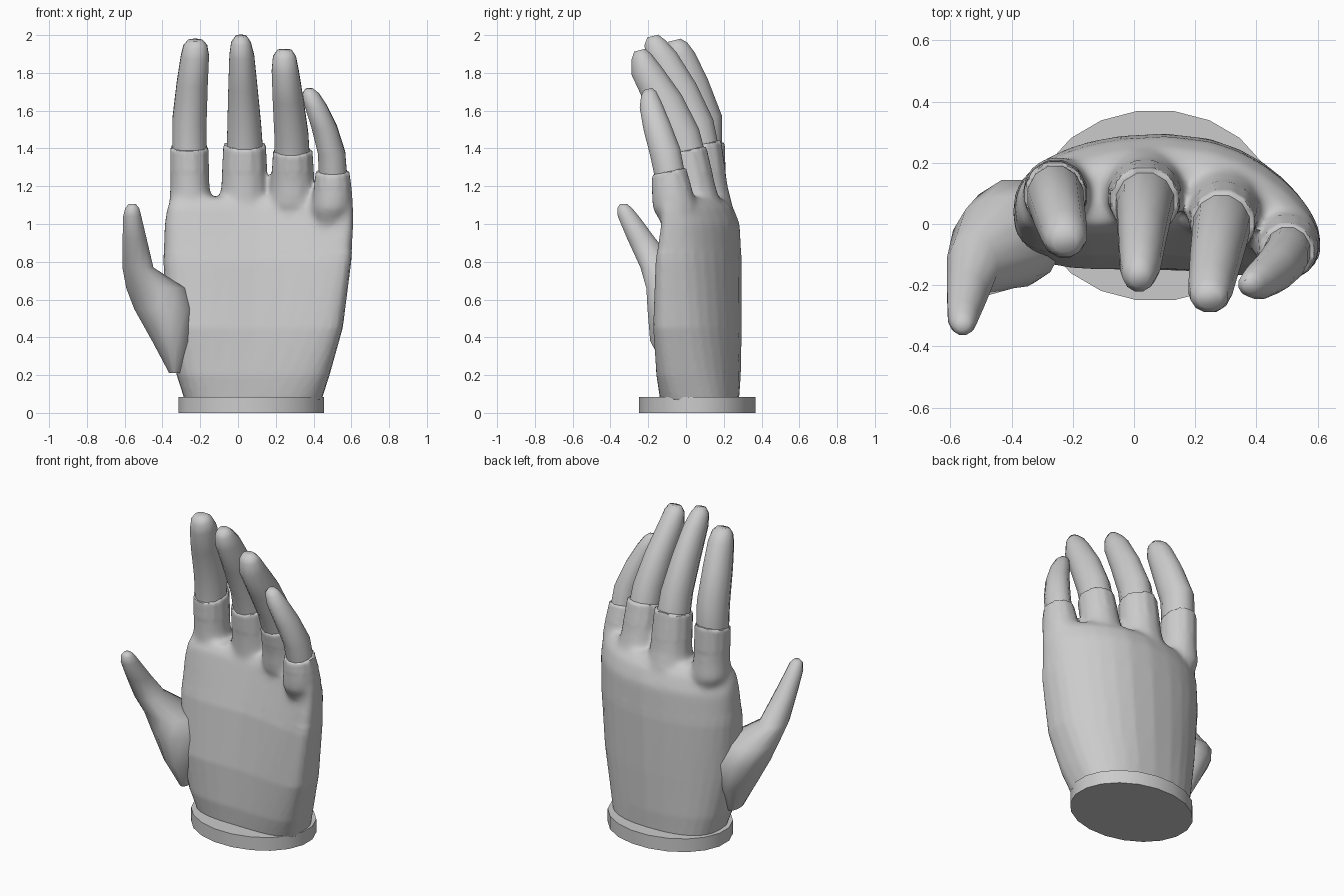
import bpy, bmesh, math


def loft(name, rings, angle=40):
    """Skin a list of point rings and cap both ends."""
    bm = bmesh.new()
    loops = [[bm.verts.new(p) for p in ring] for ring in rings]
    n = len(loops[0])
    for a, b in zip(loops, loops[1:]):
        for i in range(n):
            j = (i + 1) % n
            bm.faces.new((a[i], a[j], b[j], b[i]))
    bm.faces.new(loops[0][::-1])
    bm.faces.new(loops[-1])
    bmesh.ops.recalc_face_normals(bm, faces=bm.faces[:])
    me = bpy.data.meshes.new(name)
    bm.to_mesh(me)
    bm.free()
    ob = bpy.data.objects.new(name, me)
    bpy.context.collection.objects.link(ob)
    smooth(ob, angle)
    return ob


def smooth(ob, angle):
    bpy.ops.object.select_all(action='DESELECT')
    ob.select_set(True)
    bpy.context.view_layer.objects.active = ob
    bpy.ops.object.shade_smooth_by_angle(angle=math.radians(angle))


def oval(z, cx, cy, rx, ry, tilt=0.0, n=12):
    pts = []
    for i in range(n):
        t = 2 * math.pi * (i + 0.5) / n
        dy = ry * math.sin(t)
        pts.append((cx + rx * math.cos(t), cy + dy, z + tilt * dy))
    return pts


def palm_ring(z, x0, x1, back, front, bend_l, bend_r, n=32):
    """Blunt oval whose two sides curl toward the front."""
    cx, a = (x0 + x1) / 2, (x1 - x0) / 2
    cy, b = (back + front) / 2, (back - front) / 2
    pts = []
    for i in range(n):
        t = 2 * math.pi * i / n
        c, s = math.cos(t), math.sin(t)
        u = math.copysign(abs(c) ** 0.75, c)
        v = math.copysign(abs(s) ** 0.72, s)
        bend = bend_l if u < 0 else bend_r
        pts.append((cx + a * u, cy + b * v - bend * u * u, z))
    return pts


# Mounting disc
loft("base_disc", [oval(z, 0.07, 0.06, 0.39, 0.313, n=20) for z in (0, 0.085)], 30)

# Palm
palm = loft("palm", [palm_ring(*r) for r in (
    (0.06, -0.28, 0.44, 0.28, -0.135, 0.01, 0.04),
    (0.20, -0.325, 0.485, 0.29, -0.15, 0.03, 0.08),
    (0.45, -0.375, 0.555, 0.295, -0.145, 0.06, 0.13),
    (0.80, -0.395, 0.60, 0.295, -0.10, 0.06, 0.17),
    (1.00, -0.39, 0.612, 0.285, -0.045, 0.07, 0.19),
    (1.09, -0.375, 0.612, 0.25, -0.02, 0.07, 0.20),
    (1.14, -0.355, 0.59, 0.20, 0.01, 0.05, 0.20))])

# Knuckle sleeves: z, x, y, half width, half depth
sleeves = (
    ((0.98, -0.23, 0.11, 0.07, 0.07), (1.10, -0.25, 0.105, 0.118, 0.12),
     (1.20, -0.255, 0.10, 0.107, 0.115), (1.41, -0.258, 0.095, 0.104, 0.114)),
    ((0.98, 0.035, 0.12, 0.08, 0.09), (1.10, 0.035, 0.115, 0.137, 0.135),
     (1.20, 0.035, 0.10, 0.127, 0.124), (1.42, 0.035, 0.075, 0.116, 0.114)),
    ((0.98, 0.29, 0.07, 0.08, 0.08), (1.10, 0.29, 0.06, 0.135, 0.13),
     (1.20, 0.29, 0.04, 0.12, 0.12), (1.39, 0.29, 0.0, 0.107, 0.11)),
    ((0.93, 0.48, -0.03, 0.06, 0.06), (1.08, 0.497, -0.055, 0.113, 0.125),
     (1.15, 0.502, -0.07, 0.108, 0.115), (1.28, 0.5, -0.09, 0.091, 0.092)))
for s in sleeves:
    tube = loft("sleeve", [oval(*r, tilt=0.22 if i == 3 else 0.0)
                           for i, r in enumerate(s)])
    mod = palm.modifiers.new("join", 'BOOLEAN')
    mod.operation = 'UNION'
    mod.solver = 'EXACT'
    mod.object = tube
    bpy.context.view_layer.objects.active = palm
    bpy.ops.object.modifier_apply(modifier=mod.name)
    bpy.data.objects.remove(tube)

# Melt the knuckles into the palm, leaving the sleeve rims crisp
mod = palm.modifiers.new("skin", 'REMESH')
mod.mode = 'VOXEL'
mod.voxel_size = 0.014
bpy.ops.object.modifier_apply(modifier=mod.name)
group = palm.vertex_groups.new(name="knuckles")
group.add([v.index for v in palm.data.vertices
           if 0.85 < v.co.z < (1.19 if v.co.x > 0.385 else 1.27)], 1.0, 'REPLACE')
mod = palm.modifiers.new("blend", 'SMOOTH')
mod.factor = 0.5
mod.iterations = 22
mod.vertex_group = "knuckles"
bpy.ops.object.modifier_apply(modifier=mod.name)
smooth(palm, 50)

# Bent finger ends emerging from the sleeves
fingers = {
    "index_finger": (
        (1.36, -0.257, 0.095, 0.093, 0.10), (1.55, -0.257, 0.088, 0.094, 0.105),
        (1.75, -0.242, 0.02, 0.085, 0.096), (1.89, -0.228, -0.032, 0.077, 0.08),
        (1.945, -0.226, -0.05, 0.065, 0.06), (1.973, -0.226, -0.06, 0.04, 0.033)),
    "middle_finger": (
        (1.37, 0.037, 0.08, 0.10, 0.10), (1.53, 0.033, 0.045, 0.092, 0.102),
        (1.72, 0.026, -0.04, 0.08, 0.097), (1.89, 0.02, -0.13, 0.068, 0.082),
        (1.96, 0.016, -0.165, 0.054, 0.057), (1.995, 0.016, -0.176, 0.03, 0.03)),
    "ring_finger": (
        (1.34, 0.288, 0.01, 0.096, 0.098), (1.48, 0.282, -0.03, 0.093, 0.102),
        (1.66, 0.265, -0.12, 0.084, 0.10), (1.81, 0.25, -0.208, 0.074, 0.083),
        (1.885, 0.246, -0.235, 0.063, 0.055), (1.92, 0.246, -0.245, 0.04, 0.03)),
    "little_finger": (
        (1.23, 0.505, -0.08, 0.077, 0.08), (1.38, 0.495, -0.11, 0.075, 0.082),
        (1.52, 0.455, -0.155, 0.07, 0.073), (1.63, 0.41, -0.187, 0.06, 0.06),
        (1.69, 0.385, -0.197, 0.045, 0.042), (1.715, 0.378, -0.2, 0.022, 0.022))}
for name, rings in fingers.items():
    loft(name, [oval(*r, tilt=0.25) for r in rings], 60)

# Thumb with a broad fleshy root
loft("thumb", [oval(*r) for r in (
    (0.21, -0.335, -0.03, 0.03, 0.07), (0.38, -0.35, -0.035, 0.108, 0.16),
    (0.55, -0.39, -0.03, 0.165, 0.18), (0.66, -0.435, -0.06, 0.162, 0.155),
    (0.77, -0.53, -0.14, 0.085, 0.105), (0.92, -0.547, -0.235, 0.066, 0.078),
    (1.04, -0.56, -0.305, 0.05, 0.058), (1.085, -0.56, -0.325, 0.038, 0.04),
    (1.105, -0.56, -0.33, 0.02, 0.02))], 60)
